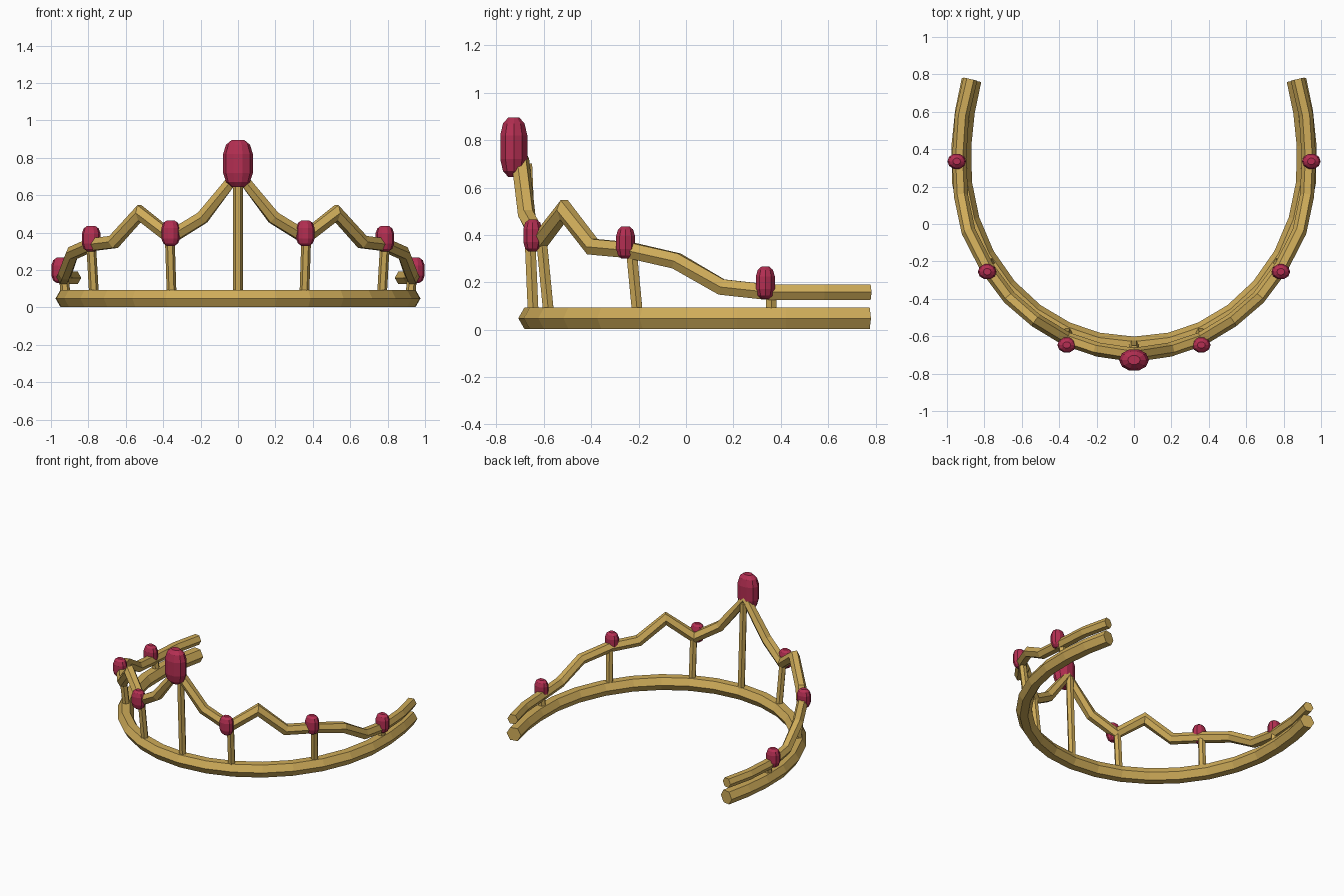
import bpy
import bmesh
from math import cos, sin, pi, sqrt
from mathutils import Vector

cube = bpy.data.objects.get("Cube")
if cube:
    bpy.data.objects.remove(cube, do_unlink=True)


def make_material(name, rgb):
    mat = bpy.data.materials.new(name)
    mat.use_nodes = True
    color = (*rgb, 1)
    mat.diffuse_color = color
    mat.node_tree.nodes["Principled BSDF"].inputs["Base Color"].default_value = color
    return mat


gold = make_material("gold", (0.62, 0.41, 0.10))
ruby = make_material("ruby red", (0.46, 0.028, 0.085))


def finish(name, bm, mat):
    bmesh.ops.recalc_face_normals(bm, faces=bm.faces)
    mesh = bpy.data.meshes.new(name)
    bm.to_mesh(mesh)
    bm.free()
    mesh.materials.append(mat)
    obj = bpy.data.objects.new(name, mesh)
    bpy.context.collection.objects.link(obj)
    return obj


def skin(bm, rings):
    """Join successive rings of points and close both ends."""
    loops = [[bm.verts.new(p) for p in ring] for ring in rings]
    n = len(loops[0])
    for a, b in zip(loops, loops[1:]):
        for i in range(n):
            j = (i + 1) % n
            bm.faces.new((a[i], a[j], b[j], b[i]))
    bm.faces.new(loops[0])
    bm.faces.new(loops[-1])


def tube(name, path, radius, sides=6):
    """Mitred tube along a path, with an edge facing sideways."""
    path = [Vector(p) for p in path]
    rings = []
    for i, p in enumerate(path):
        before = (p - path[i - 1]).normalized() if i else None
        after = (path[i + 1] - p).normalized() if i + 1 < len(path) else None
        before, after = before or after, after or before
        t = (before + after).normalized()
        ref = Vector((0, 0, 1)) if abs(t.z) < 0.9 else Vector((0, 1, 0))
        side = t.cross(ref).normalized()
        up = side.cross(t)
        stretch = min(1 / max(t.dot(after), 0.1), 1.3)
        rings.append([p + radius * (cos(2 * pi * k / sides) * side
                                    + stretch * sin(2 * pi * k / sides) * up)
                      for k in range(sides)])
    bm = bmesh.new()
    skin(bm, rings)
    return finish(name, bm, gold)


def gem(name, center, size, sides=10):
    """Faceted oval stone with small flat ends."""
    half = [(0.42, 1), (0.8, 0.8), (1, 0.4)]
    profile = half + [(r, -z) for r, z in reversed(half)]
    rings = [[(center[0] + size[0] * r * cos(2 * pi * k / sides),
               center[1] + size[1] * r * sin(2 * pi * k / sides),
               center[2] + size[2] * z) for k in range(sides)]
             for r, z in profile]
    bm = bmesh.new()
    skin(bm, rings)
    return finish(name, bm, ruby)


def both_sides(half_path):
    """Extend a path that starts on the centre line to the other side."""
    return [(-x, y, z) for x, y, z in reversed(half_path[1:])] + half_path


def band_x(y):
    depth = 0.985 if y < 0.33 else 1.28
    return 0.925 * sqrt(max(0, 1 - ((y - 0.33) / depth) ** 2))


# Lower band, open at the back
band_half = [(0, -0.655, 0.048)]
band_half += [(band_x(y), y, 0.048) for y in
              (-0.633, -0.575, -0.475, -0.34, -0.17, 0.02, 0.22, 0.42, 0.6, 0.77)]
tube("lower_band", both_sides(band_half), 0.053)

# Peaked upper rail
rail_half = [
    (0, -0.70, 0.72), (0.19, -0.672, 0.48), (0.36, -0.615, 0.375),
    (0.525, -0.515, 0.505), (0.665, -0.395, 0.35), (0.785, -0.235, 0.335),
    (0.885, -0.04, 0.29), (0.925, 0.15, 0.18), (0.935, 0.35, 0.158),
    (0.92, 0.58, 0.158), (0.875, 0.775, 0.158),
]
tube("upper_rail", both_sides(rail_half), 0.038)

# Centre post and stone
tube("centre_post", [(0, -0.645, 0.07), (0, -0.672, 0.70)], 0.026)
gem("centre_gem", (0, -0.727, 0.77), (0.08, 0.06, 0.125))

# Paired posts and stones
posts = [
    ("front", (0.355, -0.58, 0.07), (0.365, -0.61, 0.38)),
    ("side", (0.77, -0.205, 0.07), (0.785, -0.23, 0.33)),
    ("rear", (0.922, 0.36, 0.07), (0.93, 0.36, 0.15)),
]
stones = [("front", (0.36, -0.647, 0.397)), ("side", (0.785, -0.255, 0.368)),
          ("rear", (0.948, 0.335, 0.198))]
for label, s in (("left", 1), ("right", -1)):
    for part, low, high in posts:
        tube(f"{part}_post_{label}", [(s * low[0], *low[1:]), (s * high[0], *high[1:])], 0.026)
    for part, c in stones:
        gem(f"{part}_gem_{label}", (s * c[0], *c[1:]), (0.05, 0.042, 0.068))
